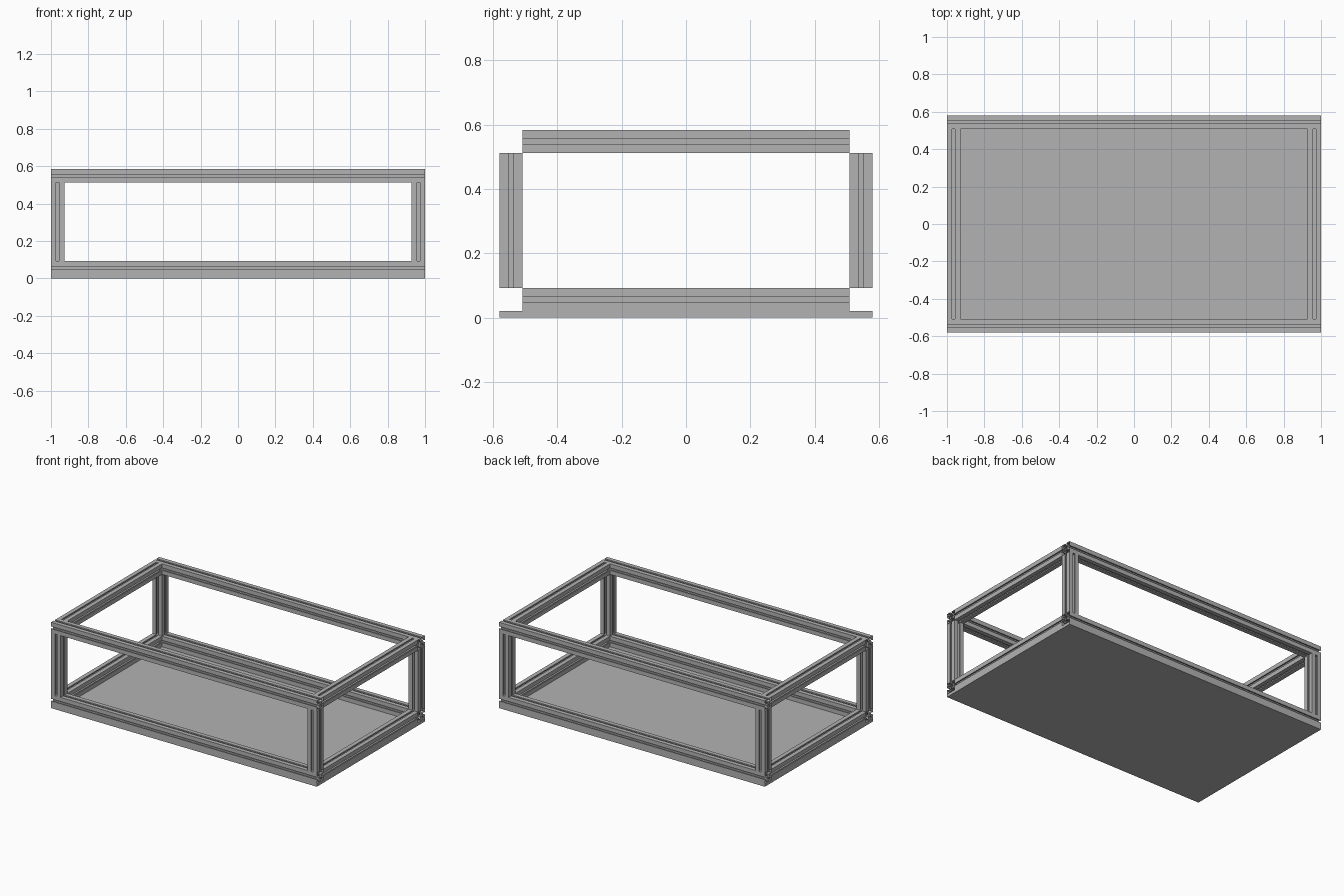
import bpy
import bmesh
import math
from mathutils import Vector

old = bpy.data.objects.get("Cube")
if old:
    bpy.data.objects.remove(old, do_unlink=True)

metal = bpy.data.materials.new("aluminium_grey")
metal.use_nodes = True
grey = (0.45, 0.45, 0.45, 1)
metal.diffuse_color = grey
metal.node_tree.nodes["Principled BSDF"].inputs["Base Color"].default_value = grey

# Overall sizes
HALF_X, HALF_Y, HEIGHT = 1.0, 0.581, 0.584
PLATE, RAIL = 0.02, 0.072
H = RAIL / 2

# One corner of the T-slot section, in units of half the rail width
CORNER = [(0.38, 0.25), (0.6, 0.5), (0.78, 0.5), (0.78, 0.215), (1, 0.215), (1, 1),
          (0.215, 1), (0.215, 0.78), (0.5, 0.78), (0.5, 0.6), (0.25, 0.38)]


def finish(bm, name):
    mesh = bpy.data.meshes.new(name)
    bm.to_mesh(mesh)
    bm.free()
    mesh.materials.append(metal)
    obj = bpy.data.objects.new(name, mesh)
    bpy.context.collection.objects.link(obj)
    return obj


def section():
    """Closed outline made of four turned corners."""
    points = []
    for turn in range(4):
        c, s = round(math.cos(turn * math.pi / 2)), round(math.sin(turn * math.pi / 2))
        points += [(x * c - y * s, x * s + y * c) for x, y in CORNER]
    return points


def bore():
    """Central hole, wound the other way so that it faces inward."""
    return [(0.17 * math.cos(-a * math.pi / 6), 0.17 * math.sin(-a * math.pi / 6))
            for a in range(12)]


def rail(name, axis, centre, half_length):
    """Open-ended slotted extrusion running along the given axis."""
    bm = bmesh.new()
    u, v = (axis + 1) % 3, (axis + 2) % 3
    for outline in (section(), bore()):
        rings = []
        for end in (-half_length, half_length):
            ring = []
            for a, b in outline:
                p = Vector(centre)
                p[axis] += end
                p[u] += a * H
                p[v] += b * H
                ring.append(bm.verts.new(p))
            rings.append(ring)
        low, high = rings
        for i in range(len(outline)):
            j = (i + 1) % len(outline)
            bm.faces.new((low[i], low[j], high[j], high[i]))
    return finish(bm, name)


# Base plate
bm = bmesh.new()
bmesh.ops.create_cube(bm, size=1)
bmesh.ops.scale(bm, vec=(2 * HALF_X, 2 * HALF_Y, PLATE), verts=bm.verts)
bmesh.ops.translate(bm, vec=(0, 0, PLATE / 2), verts=bm.verts)
finish(bm, "base_plate")

# Long and side rails at both levels
for level, z in (("lower", PLATE + H), ("upper", HEIGHT - H)):
    for side, s in (("front", -1), ("back", 1)):
        rail(f"{level}_{side}_rail", 0, (0, s * (HALF_Y - H), z), HALF_X)
    for side, s in (("right", -1), ("left", 1)):
        rail(f"{level}_{side}_rail", 1, (s * (HALF_X - H), 0, z), HALF_Y - RAIL)

# Corner posts between the levels
bottom, top = PLATE + RAIL, HEIGHT - RAIL
for fb, sy in (("front", -1), ("back", 1)):
    for lr, sx in (("right", -1), ("left", 1)):
        rail(f"{fb}_{lr}_post", 2,
             (sx * (HALF_X - H), sy * (HALF_Y - H), (bottom + top) / 2), (top - bottom) / 2)
